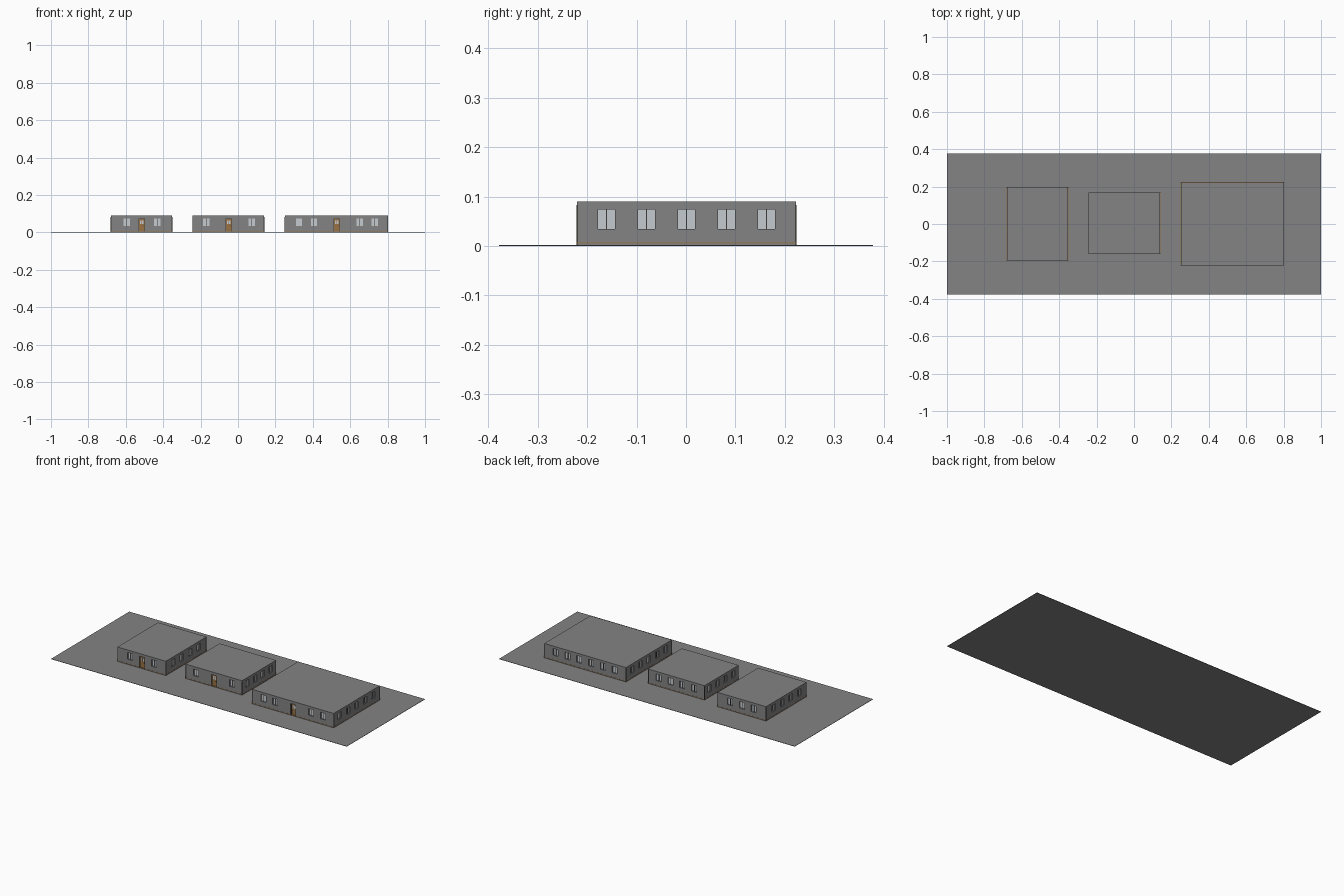
import bpy, bmesh
from mathutils import Vector

if "Cube" in bpy.data.objects:
    bpy.data.objects.remove(bpy.data.objects["Cube"])


def material(name, rgb):
    m = bpy.data.materials.new(name)
    m.diffuse_color = (*rgb, 1)
    m.use_nodes = True
    m.node_tree.nodes["Principled BSDF"].inputs["Base Color"].default_value = m.diffuse_color
    return m


GREY = material("concrete grey", (0.235, 0.23, 0.23))
GLASS = material("pale glass", (0.56, 0.60, 0.64))
BROWN = material("door brown", (0.32, 0.17, 0.06))
DARK = material("dark frame", (0.05, 0.045, 0.04))
MATS = [GREY, GLASS, BROWN, DARK]

BASE, TOP = 0.002, 0.09
WIN_W, WIN_Z0, WIN_Z1 = 0.034, 0.034, 0.074
DOOR_W, DOOR_TOP = 0.034, 0.074
DEPTH = 0.007


def finish(bm, name):
    bmesh.ops.remove_doubles(bm, verts=bm.verts, dist=1e-5)
    me = bpy.data.meshes.new(name)
    bm.to_mesh(me)
    bm.free()
    for m in MATS:
        me.materials.append(m)
    ob = bpy.data.objects.new(name, me)
    bpy.context.collection.objects.link(ob)
    return ob


class Side:
    """A wall plane: u runs along the wall, z up, d is depth inwards."""

    def __init__(self, bm, origin, along, inward):
        self.bm, self.o = bm, Vector(origin)
        self.a, self.n = Vector(along), Vector(inward)

    def p(self, u, z, d=0.0):
        return self.o + self.a * u + self.n * d + Vector((0, 0, z))

    def quad(self, pts, mat=0):
        f = self.bm.faces.new([self.bm.verts.new(self.p(*q)) for q in pts])
        f.material_index = mat

    def rect(self, u0, u1, z0, z1, mat=0, d=0.0):
        self.quad([(u0, z0, d), (u1, z0, d), (u1, z1, d), (u0, z1, d)], mat)

    def plate(self, u0, u1, z0, z1, d0, d1, mat):
        """Thin raised plate from depth d1 out to depth d0."""
        self.rect(u0, u1, z0, z1, mat, d0)
        self.reveal(u0, u1, z0, z1, d0, d1, mat, True)

    def reveal(self, u0, u1, z0, z1, d0, d1, mat, outward=False):
        c = [(u0, z0), (u1, z0), (u1, z1), (u0, z1)]
        for i in range(4):
            a, b = c[i], c[(i + 1) % 4]
            q = [(*a, d0), (*b, d0), (*b, d1), (*a, d1)]
            self.quad(q[::-1] if outward else q, mat)


def build_side(bm, trim, origin, along, inward, length, windows, door=None):
    wall, fit = Side(bm, origin, along, inward), Side(trim, origin, along, inward)
    holes = [(u - WIN_W / 2, u + WIN_W / 2, WIN_Z0, WIN_Z1, 1) for u in windows]
    if door is not None:
        holes.append((door - DOOR_W / 2, door + DOOR_W / 2, BASE + 0.002, DOOR_TOP, 2))
    u = 0.0
    for u0, u1, z0, z1, mat in sorted(holes):
        wall.rect(u, u0, BASE, TOP)
        wall.rect(u0, u1, BASE, z0)
        wall.rect(u0, u1, z1, TOP)
        wall.reveal(u0, u1, z0, z1, 0, DEPTH, 0 if mat == 1 else 2)
        wall.rect(u0, u1, z0, z1, mat, DEPTH)
        mid = (u0 + u1) / 2
        if mat == 1:
            # centre mullion between the two panes
            fit.plate(mid - 0.001, mid + 0.001, z0, z1, DEPTH - 0.003, DEPTH, 3)
        else:
            # dark door frame and glazed door lights
            for a in (u0, u1 - 0.003):
                fit.plate(a, a + 0.003, z0, z1, DEPTH - 0.003, DEPTH, 3)
            fit.plate(u0, u1, z1 - 0.003, z1, DEPTH - 0.003, DEPTH, 3)
            for s in (-1, 1):
                c = mid + s * 0.006
                fit.plate(c - 0.004, c + 0.004, z0 + 0.040, z0 + 0.060,
                          DEPTH - 0.001, DEPTH, 1)
            # handle
            fit.plate(u1 - 0.008, u1 - 0.005, z0 + 0.029, z0 + 0.034,
                      DEPTH - 0.003, DEPTH, 3)
        u = u1
    wall.rect(u, length, BASE, TOP)
    # thin brown floor edge, interrupted at the door
    spans = [(0, length)] if door is None else [
        (0, door - DOOR_W / 2), (door + DOOR_W / 2, length)]
    for a, b in spans:
        fit.plate(a, b, 0.005, 0.0075, -0.0006, 0, 2)
    # dark corner strips
    for a in (0, length - 0.0025):
        fit.plate(a, a + 0.0025, BASE, 0.083, -0.0006, 0, 3)


def spread(length, n, step):
    return [length / 2 + (i - (n - 1) / 2) * step for i in range(n)]


def building(label, x0, x1, y0, y1, front, door, back, side):
    """front: window x positions; back and side: (count, spacing)."""
    w, l = x1 - x0, y1 - y0
    bm, trim = bmesh.new(), bmesh.new()
    build_side(bm, trim, (x0, y0, 0), (1, 0, 0), (0, 1, 0), w,
               [x - x0 for x in front], door - x0)
    build_side(bm, trim, (x1, y1, 0), (-1, 0, 0), (0, -1, 0), w, spread(w, *back))
    build_side(bm, trim, (x1, y0, 0), (0, 1, 0), (-1, 0, 0), l, spread(l, *side))
    build_side(bm, trim, (x0, y1, 0), (0, -1, 0), (1, 0, 0), l, spread(l, *side))
    # flat roof
    bm.faces.new([bm.verts.new(v) for v in
                  ((x0, y0, TOP), (x1, y0, TOP), (x1, y1, TOP), (x0, y1, TOP))])
    finish(bm, label + "_walls_and_roof")
    finish(trim, label + "_window_and_door_trim")


# Ground slab
bm = bmesh.new()
bmesh.ops.create_cube(bm, size=1)
for v in bm.verts:
    v.co = (v.co.x * 2, v.co.y * 0.756, (v.co.z + 0.5) * 0.002)
finish(bm, "ground_slab")

# Three single-storey blocks
building("left_block", -0.68, -0.352, -0.194, 0.198,
         (-0.594, -0.432), -0.514, (3, 0.08), (4, 0.082))
building("middle_block", -0.243, 0.14, -0.161, 0.168,
         (-0.17, 0.073), -0.05, (4, 0.08), (4, 0.075))
building("right_block", 0.25, 0.802, -0.221, 0.223,
         (0.326, 0.406, 0.65, 0.731), 0.528, (6, 0.08), (5, 0.081))
